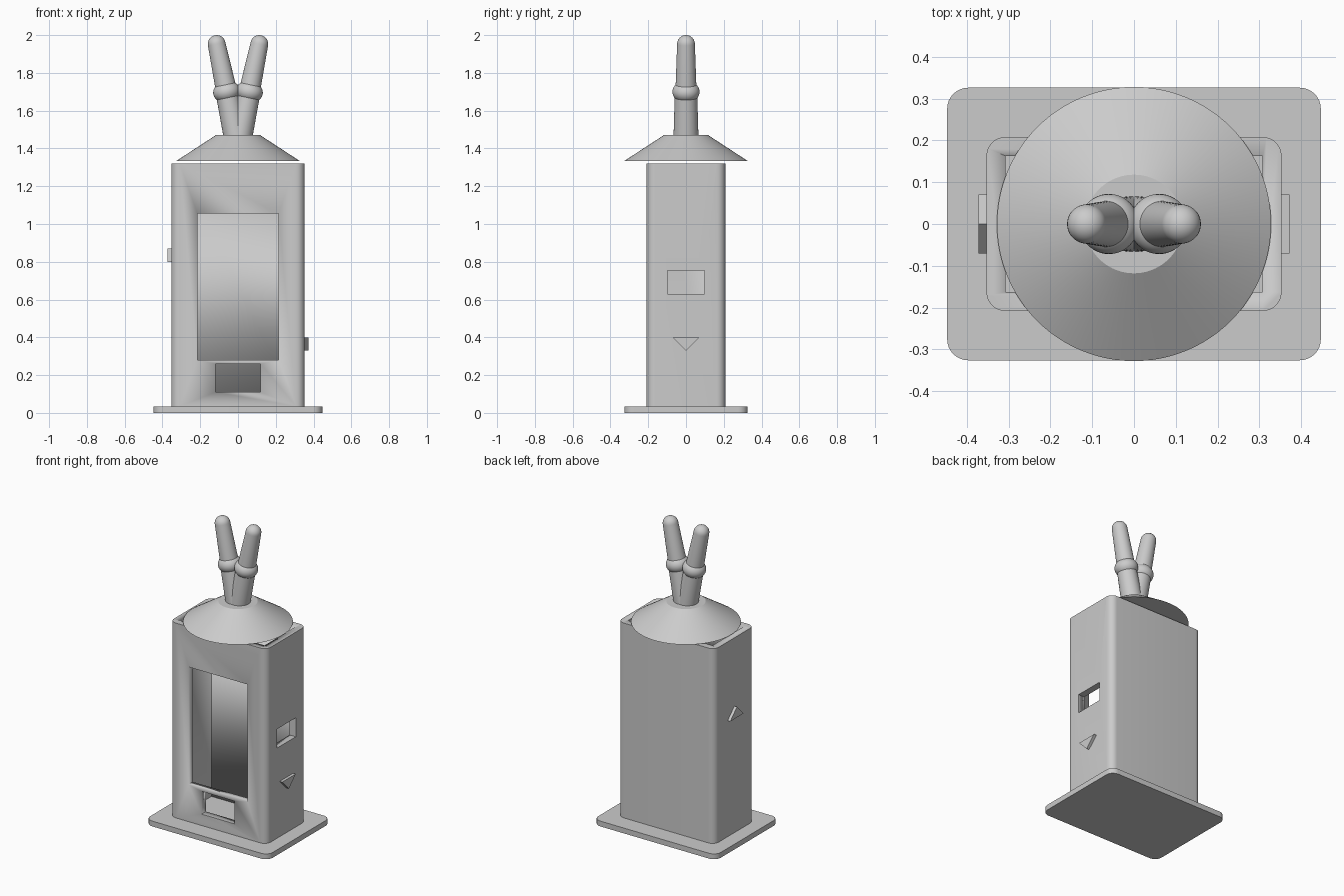
import bpy, bmesh, math
from mathutils import Vector, Matrix

if "Cube" in bpy.data.objects:
    bpy.data.objects.remove(bpy.data.objects["Cube"])

grey = bpy.data.materials.new("plain grey")
grey.diffuse_color = (0.6, 0.6, 0.6, 1)
grey.use_nodes = True
grey.node_tree.nodes["Principled BSDF"].inputs["Base Color"].default_value = grey.diffuse_color


def finish(name, bm, smooth=True):
    bmesh.ops.recalc_face_normals(bm, faces=bm.faces)
    me = bpy.data.meshes.new(name)
    bm.to_mesh(me)
    bm.free()
    ob = bpy.data.objects.new(name, me)
    bpy.context.collection.objects.link(ob)
    me.materials.append(grey)
    bpy.ops.object.select_all(action='DESELECT')
    ob.select_set(True)
    bpy.context.view_layer.objects.active = ob
    if smooth:
        bpy.ops.object.shade_smooth_by_angle(angle=math.radians(30))
    return ob


def prism(name, pts, direction):
    """Extrude a closed outline of 3D points along a direction."""
    bm = bmesh.new()
    face = bm.faces.new([bm.verts.new(p) for p in pts])
    new = bmesh.ops.extrude_face_region(bm, geom=[face])["geom"]
    bmesh.ops.translate(bm, vec=direction,
                        verts=[v for v in new if isinstance(v, bmesh.types.BMVert)])
    return finish(name, bm)


def rounded_slab(name, hx, hy, r, z0, z1, n=8):
    pts = []
    for q, (sx, sy) in enumerate([(1, 1), (-1, 1), (-1, -1), (1, -1)]):
        for i in range(n + 1):
            a = math.pi / 2 * (q + i / n)
            pts.append((sx * (hx - r) + r * math.cos(a),
                        sy * (hy - r) + r * math.sin(a), z0))
    return prism(name, pts, (0, 0, z1 - z0))


def cut_box(target, x0, x1, y0, y1, z0, z1):
    cutter = prism("cutter", [(x0, y0, z0), (x1, y0, z0), (x1, y1, z0), (x0, y1, z0)],
                   (0, 0, z1 - z0))
    cutter.hide_render = True
    mod = target.modifiers.new("cut", 'BOOLEAN')
    mod.operation, mod.solver, mod.object = 'DIFFERENCE', 'EXACT', cutter
    bpy.context.view_layer.objects.active = target
    # cuts must run before the smoothing modifier, so move to the front
    bpy.ops.object.modifier_move_to_index(modifier="cut", index=0)
    bpy.ops.object.modifier_apply(modifier="cut")
    bpy.data.objects.remove(cutter)


def lathe(name, profile, base, axis, segs=48):
    """Spin (radius, height) pairs about an axis starting at base."""
    bm = bmesh.new()
    rings = []
    for r, h in profile:
        if r < 1e-5:
            rings.append([bm.verts.new((0, 0, h))])
        else:
            rings.append([bm.verts.new((r * math.cos(2 * math.pi * i / segs),
                                        r * math.sin(2 * math.pi * i / segs), h))
                          for i in range(segs)])
    for a, b in zip(rings, rings[1:]):
        for i in range(segs):
            j = (i + 1) % segs
            quad = [a[i % len(a)], a[j % len(a)], b[j % len(b)], b[i % len(b)]]
            bm.faces.new(list(dict.fromkeys(quad)))
    for ring in (rings[0], rings[-1]):
        if len(ring) > 1:
            bm.faces.new(ring)
    rot = Vector((0, 0, 1)).rotation_difference(Vector(axis)).to_matrix().to_4x4()
    bm.transform(Matrix.Translation(base) @ rot)
    return finish(name, bm)


# Base plate
rounded_slab("base_plate", 0.447, 0.326, 0.05, 0, 0.035)

# Hollow open-topped cabinet with window, tray slot and side opening
body = rounded_slab("cabinet", 0.353, 0.208, 0.045, 0.035, 1.32)
cut_box(body, -0.308, 0.308, -0.163, 0.163, -0.1, 1.5)
cut_box(body, -0.215, 0.215, -0.3, -0.1, 0.28, 1.055)
cut_box(body, -0.12, 0.12, -0.3, -0.1, 0.11, 0.26)
cut_box(body, 0.25, 0.45, -0.098, 0.098, 0.63, 0.755)

# Triangular arrows on the sides: down on the right, up on the left
prism("right_arrow", [(0.345, -0.07, 0.4), (0.345, 0.07, 0.4), (0.345, 0, 0.33)],
      (0.027, 0, 0))
prism("left_arrow", [(-0.345, -0.07, 0.8), (-0.345, 0.07, 0.8), (-0.345, 0, 0.87)],
      (-0.027, 0, 0))

# Conical roof floating just above the cabinet
lathe("roof", [(0.328, 1.333), (0.118, 1.47)], (0, 0, 0), (0, 0, 1), 96)

# Pair of leaning fingers, each with a lower tube, a knuckle and a rounded tip
for side, s in (("left", -1), ("right", 1)):
    foot = Vector((s * 0.010, 0, 1.462))
    knuckle = Vector((s * 0.060, 0, 1.70))
    tip = Vector((s * 0.113, 0, 1.953))
    low, up = knuckle - foot, tip - knuckle
    lathe(side + "_lower_finger", [(0.066, 0), (0.059, low.length)], foot, low)
    ball = [(0.072 * math.sin(math.pi * i / 16), -0.058 * math.cos(math.pi * i / 16))
            for i in range(17)]
    lathe(side + "_knuckle", ball, knuckle, up)
    cap = [(0.047 * math.cos(math.pi / 2 * i / 8),
            up.length + 0.047 * math.sin(math.pi / 2 * i / 8)) for i in range(9)]
    lathe(side + "_upper_finger", [(0.056, 0)] + cap, knuckle, up)
